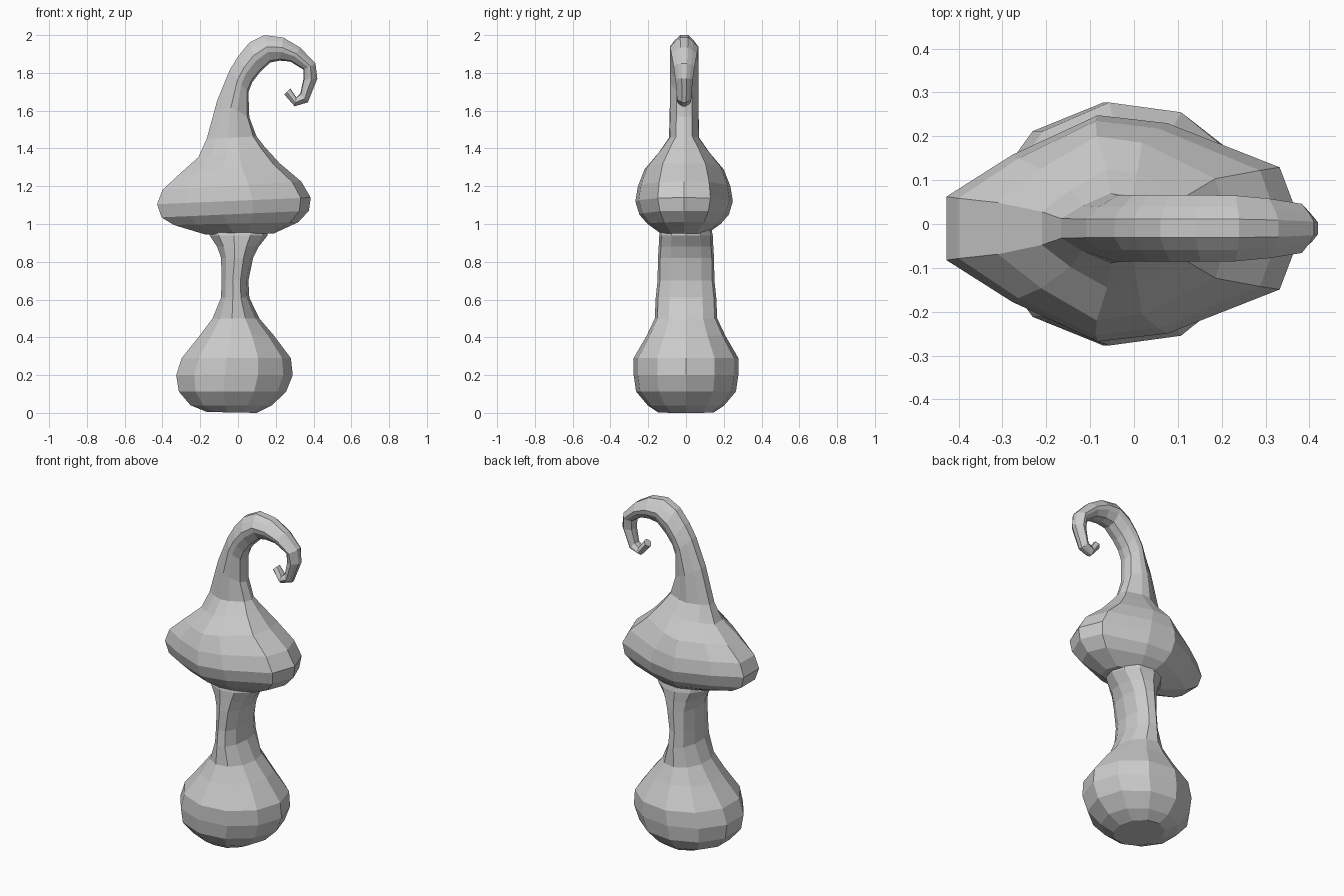
import bpy, bmesh
from math import sin, cos, tau


def loft(name, section, rows, y0=0.0):
    """Rings spanning left point (lx, lz) to right point (rx, rz), half depth w."""
    bm = bmesh.new()
    rings = []
    for lx, lz, rx, rz, w in rows:
        cx, cz, dx, dz = (lx + rx) / 2, (lz + rz) / 2, (rx - lx) / 2, (rz - lz) / 2
        rings.append([bm.verts.new((cx + dx * u, y0 + w * v, cz + dz * u))
                      for u, v in section])
    n = len(section)
    for a, b in zip(rings, rings[1:]):
        for i in range(n):
            j = (i + 1) % n
            bm.faces.new((a[i], a[j], b[j], b[i]))
    bm.faces.new(rings[0][::-1])
    bm.faces.new(rings[-1])
    bmesh.ops.recalc_face_normals(bm, faces=bm.faces)
    mesh = bpy.data.meshes.new(name)
    bm.to_mesh(mesh)
    bm.free()
    obj = bpy.data.objects.new(name, mesh)
    bpy.context.collection.objects.link(obj)
    return obj


# Eleven-sided stem with a bulbous foot
round_section = [(cos(tau * i / 11), sin(tau * i / 11)) for i in range(11)]
loft("mushroom_stem", round_section, [
    (-.17, .005, .10, 0, .15),
    (-.26, .04, .18, .04, .205),
    (-.325, .113, .255, .113, .267),
    (-.34, .20, .29, .20, .28),
    (-.31, .29, .28, .29, .28),
    (-.21, .41, .19, .41, .21),
    (-.14, .50, .113, .50, .167),
    (-.093, .61, .06, .61, .162),
    (-.09, .70, .055, .70, .152),
    (-.093, .82, .08, .82, .15),
    (-.115, .88, .11, .88, .146),
    (-.157, .94, .157, .94, .143),
    (-.16, 1.0, .16, 1.0, .13),
])

# Pointed cap flowing into a curled tip
half = [(.87, .54), (.24, .93), (-.15, 1), (-.63, .65), (-1, .28)]
cap_section = [(1, 0)] + half + [(u, -v) for u, v in reversed(half)]
loft("mushroom_cap", cap_section, [
    (-.175, .945, .19, .95, .12),
    (-.34, .995, .32, 1.01, .195),
    (-.405, 1.035, .375, 1.07, .237),
    (-.428, 1.105, .385, 1.14, .258),
    (-.40, 1.18, .335, 1.225, .245),
    (-.31, 1.264, .22, 1.322, .21),
    (-.21, 1.353, .14, 1.41, .135),
    (-.166, 1.45, .098, 1.464, .08),
    (-.11, 1.654, .06, 1.565, .076),
    (-.045, 1.813, .055, 1.697, .076),
    (0, 1.887, .075, 1.75, .076),
    (.06, 1.96, .113, 1.80, .076),
    (.14, 2.0, .17, 1.855, .076),
    (.24, 1.987, .22, 1.865, .075),
    (.33, 1.934, .277, 1.86, .068),
    (.41, 1.85, .346, 1.818, .056),
    (.42, 1.77, .346, 1.765, .046),
    (.37, 1.644, .33, 1.69, .038),
    (.30, 1.623, .309, 1.67, .036),
    (.245, 1.686, .277, 1.718, .025),
], y0=-.01)
